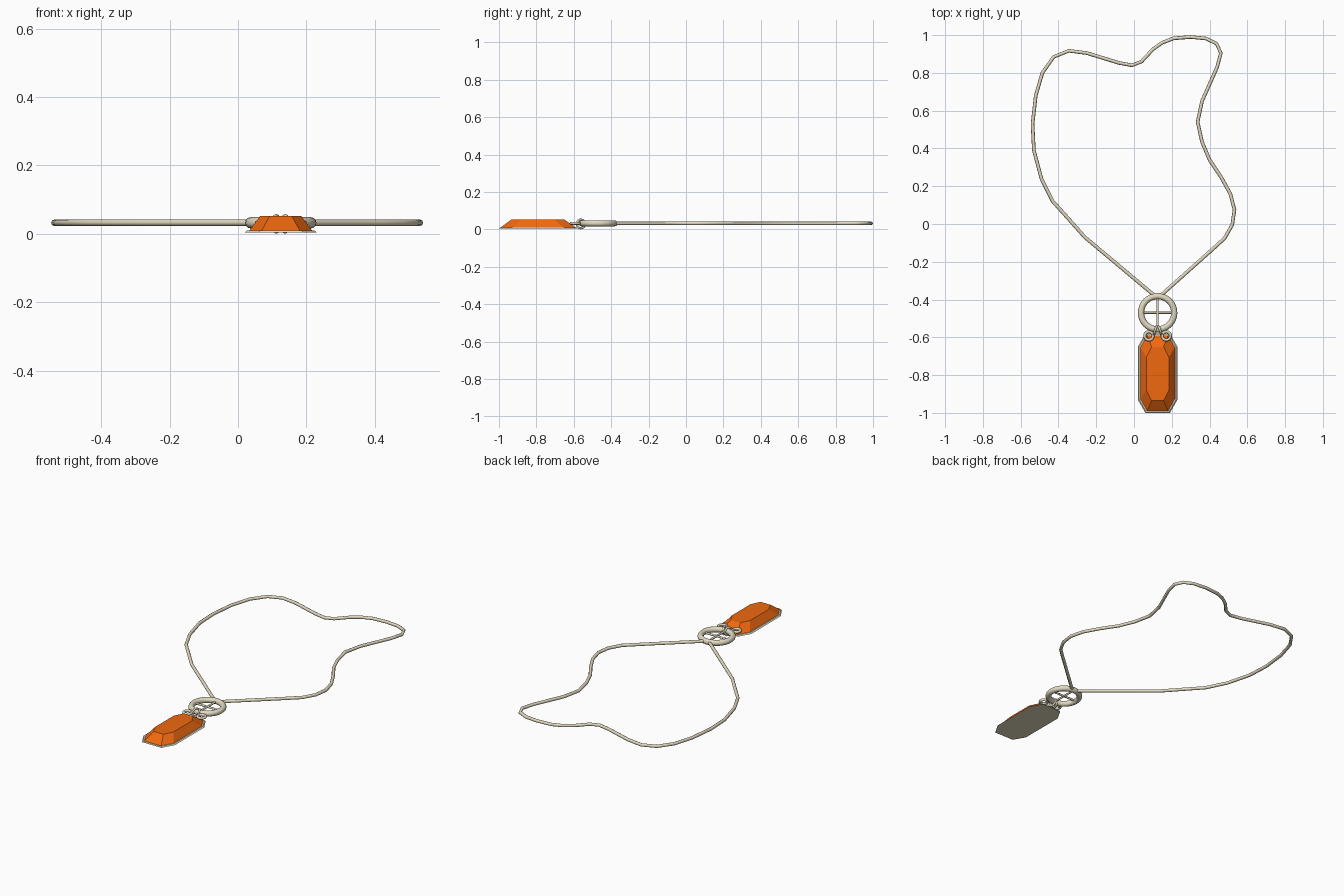
import bpy, bmesh, math
from mathutils import Vector

if "Cube" in bpy.data.objects:
    bpy.data.objects.remove(bpy.data.objects["Cube"])


def material(name, color):
    m = bpy.data.materials.new(name)
    m.diffuse_color = color
    m.use_nodes = True
    m.node_tree.nodes["Principled BSDF"].inputs["Base Color"].default_value = m.diffuse_color
    return m


CREAM = material("cream_metal", (0.76, 0.70, 0.53, 1))
ORANGE = material("orange_gem", (0.87, 0.14, 0.005, 1))
CX, CZ = 0.125, 0.032          # pendant axis and cord height


def link_mesh(name, bm, mat):
    bmesh.ops.recalc_face_normals(bm, faces=bm.faces)
    me = bpy.data.meshes.new(name)
    bm.to_mesh(me)
    bm.free()
    me.materials.append(mat)
    ob = bpy.data.objects.new(name, me)
    bpy.context.collection.objects.link(ob)
    return ob


def smooth(ob, angle=50):
    bpy.ops.object.select_all(action='DESELECT')
    ob.select_set(True)
    bpy.context.view_layer.objects.active = ob
    bpy.ops.object.shade_smooth_by_angle(angle=math.radians(angle))


def ring(name, loc, major, minor, rot=(0, 0, 0), segs=32, sides=12):
    bpy.ops.mesh.primitive_torus_add(location=loc, rotation=rot, major_radius=major,
                                     minor_radius=minor, major_segments=segs, minor_segments=sides)
    ob = bpy.context.object
    ob.name = name
    ob.data.materials.append(CREAM)
    smooth(ob)
    return ob


def rod(name, a, b, r):
    a, b = Vector(a), Vector(b)
    bpy.ops.mesh.primitive_cylinder_add(vertices=8, radius=r, depth=(b - a).length, location=(a + b) / 2)
    ob = bpy.context.object
    ob.name = name
    ob.rotation_euler = (b - a).to_track_quat('Z', 'Y').to_euler()
    ob.data.materials.append(CREAM)
    smooth(ob)


def octagon(x, y0, y1, cx, cy, z):
    """Elongated octagon: half width x, from y0 to y1, corner cuts cx and cy."""
    right = [(x - cx, y0), (x, y0 + cy), (x, y1 - cy), (x - cx, y1)]
    pts = right + [(-px, py) for px, py in reversed(right)]
    return [(CX + px, py, z) for px, py in pts]


def frustum(name, low, high, mat):
    bm = bmesh.new()
    a = [bm.verts.new(p) for p in low]
    b = [bm.verts.new(p) for p in high]
    bm.faces.new(a)
    bm.faces.new(b)
    for i in range(len(a)):
        j = (i + 1) % len(a)
        bm.faces.new((a[i], a[j], b[j], b[i]))
    return link_mesh(name, bm, mat)


# Cord: irregular loop lying flat, both ends meeting the ring
path = [(0.11, -0.38), (-0.26, -0.07), (-0.34, 0.02), (-0.43, 0.12), (-0.49, 0.24), (-0.53, 0.39),
        (-0.537, 0.53), (-0.52, 0.68), (-0.485, 0.80), (-0.425, 0.885), (-0.345, 0.917), (-0.25, 0.905),
        (-0.08, 0.853), (-0.01, 0.84), (0.04, 0.86), (0.10, 0.925), (0.15, 0.96), (0.21, 0.983),
        (0.30, 0.99), (0.38, 0.982), (0.437, 0.955), (0.46, 0.905), (0.44, 0.83), (0.36, 0.65),
        (0.337, 0.54), (0.36, 0.435), (0.40, 0.34), (0.46, 0.25), (0.51, 0.16), (0.532, 0.075),
        (0.52, -0.005), (0.48, -0.075), (0.42, -0.13), (0.14, -0.38)]
bm = bmesh.new()
R, SIDES, loops = 0.0095, 8, []
for i, p in enumerate(path):
    p = Vector((*p, CZ))
    prev = Vector((*path[max(i - 1, 0)], CZ))
    nxt = Vector((*path[min(i + 1, len(path) - 1)], CZ))
    t = (nxt - prev).normalized()
    side = Vector((-t.y, t.x, 0))
    loops.append([bm.verts.new(p + side * R * math.cos(k * math.tau / SIDES)
                               + Vector((0, 0, R * math.sin(k * math.tau / SIDES))))
                  for k in range(SIDES)])
for a, b in zip(loops, loops[1:]):
    for k in range(SIDES):
        n = (k + 1) % SIDES
        bm.faces.new((a[k], a[n], b[n], b[k]))
bm.faces.new(loops[0])
bm.faces.new(loops[-1])
smooth(link_mesh("cord", bm, CREAM))

# Main ring with its cross bars
RY = -0.47
ring("main_ring", (CX, RY, CZ), 0.088, 0.0165)
rod("cross_bar_x", (CX - 0.085, RY, CZ), (CX + 0.085, RY, CZ), 0.006)
rod("cross_bar_y", (CX, RY - 0.085, CZ), (CX, RY + 0.085, CZ), 0.006)

# Pair of links around the ring, with eyelets and arms down to the gem
for s, label in ((-1, "left"), (1, "right")):
    ring("link_" + label, (CX + s * 0.013, -0.562, 0.029), 0.023, 0.006,
         (0, math.pi / 2, s * 0.35), 16, 8)
    ring("eyelet_" + label, (CX + s * 0.046, -0.592, 0.032), 0.022, 0.008, (0, 0, 0), 20, 8)
    rod("arm_" + label, (CX + s * 0.012, -0.575, 0.032), (CX + s * 0.03, -0.592, 0.032), 0.006)

# Backing plate and faceted gem
frustum("gem_backing", octagon(0.105, -1.0, -0.58, 0.04, 0.07, 0.004),
        octagon(0.098, -0.997, -0.583, 0.038, 0.068, 0.010), CREAM)
frustum("gem", octagon(0.092, -0.992, -0.588, 0.036, 0.066, 0.009),
        octagon(0.06, -0.935, -0.65, 0.028, 0.055, 0.052), ORANGE)
